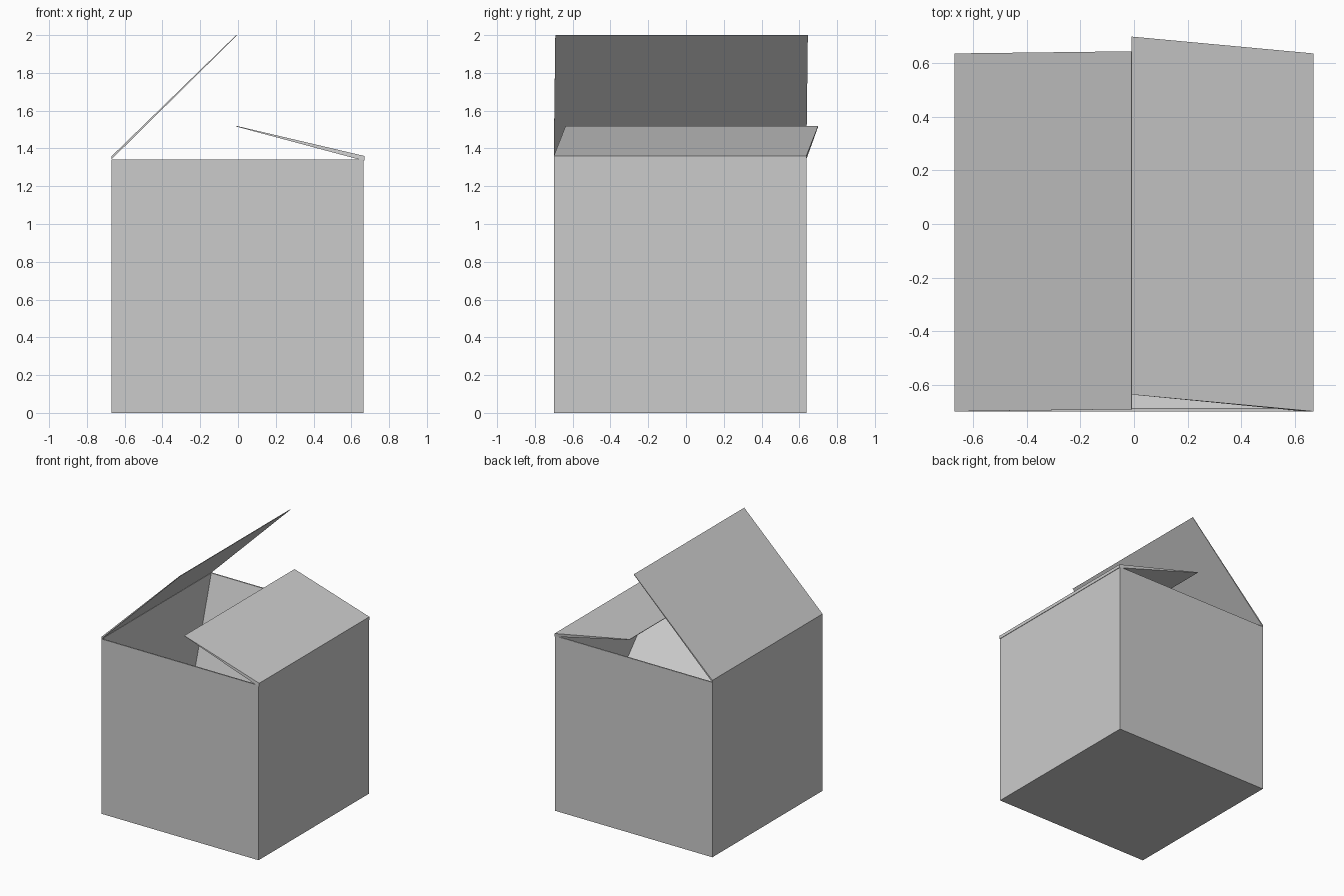
import bpy, bmesh
from mathutils import Vector

if "Cube" in bpy.data.objects:
    bpy.data.objects.remove(bpy.data.objects["Cube"])

X0, X1, Y0, Y1, H = -0.67, 0.665, -0.70, 0.637, 1.342
T = 0.004  # card thickness


def finish(name, bm):
    bmesh.ops.recalc_face_normals(bm, faces=bm.faces)
    me = bpy.data.meshes.new(name)
    bm.to_mesh(me)
    bm.free()
    ob = bpy.data.objects.new(name, me)
    bpy.context.collection.objects.link(ob)
    return ob


def flap(name, profile, span):
    """Extrude a wedge profile of 3D points along a span vector."""
    bm = bmesh.new()
    face = bm.faces.new([bm.verts.new(p) for p in profile])
    ext = bmesh.ops.extrude_face_region(bm, geom=[face], use_keep_orig=True)
    moved = [g for g in ext["geom"] if isinstance(g, bmesh.types.BMVert)]
    bmesh.ops.translate(bm, verts=moved, vec=Vector(span))
    return finish(name, bm)


# Open carton: cube without its lid, thickened inwards
bm = bmesh.new()
bmesh.ops.create_cube(bm, size=1)
bmesh.ops.scale(bm, verts=bm.verts, vec=(X1 - X0, Y1 - Y0, H))
bmesh.ops.translate(bm, verts=bm.verts, vec=((X0 + X1) / 2, (Y0 + Y1) / 2, H / 2))
bmesh.ops.recalc_face_normals(bm, faces=bm.faces)
bmesh.ops.delete(bm, geom=[f for f in bm.faces if f.normal.z > 0.9], context='FACES')
me = bpy.data.meshes.new("box_body")
bm.to_mesh(me)
bm.free()
body = bpy.data.objects.new("box_body", me)
bpy.context.collection.objects.link(body)
shell = body.modifiers.new("card", 'SOLIDIFY')
shell.thickness = T
shell.offset = -1

# Left flap raised steeply, tapering from hinge to tip
flap("left_flap", [(X0, Y0, 1.342), (X0, Y0, 1.358), (-0.01, Y0 + 0.008, 2.0),
                   (-0.007, Y0 + 0.008, 1.997)], (0, 1.337, 0))

# Right flap nearly closed, skewed towards the back at its tip
flap("right_flap", [(0.67, Y0, 1.335), (0.67, Y0, 1.36), (-0.01, -0.637, 1.52),
                    (-0.01, -0.637, 1.516), (0.64, Y0, 1.342)], (0, 1.337, 0))

# Front and back flaps folded down inside the box
for name, y, dy, dz in (("front_flap", Y0 + T, 0.47, 0.51),
                        ("back_flap", Y1 - T, -0.20, 0.65)):
    s = 1 if dy > 0 else -1
    flap(name, [(X0 + T, y, H), (X0 + T, y + s * 0.006, H),
                (X0 + T, y + dy, H - dz), (X0 + T, y + dy - s * 0.004, H - dz)],
         (X1 - X0 - 2 * T, 0, 0))
